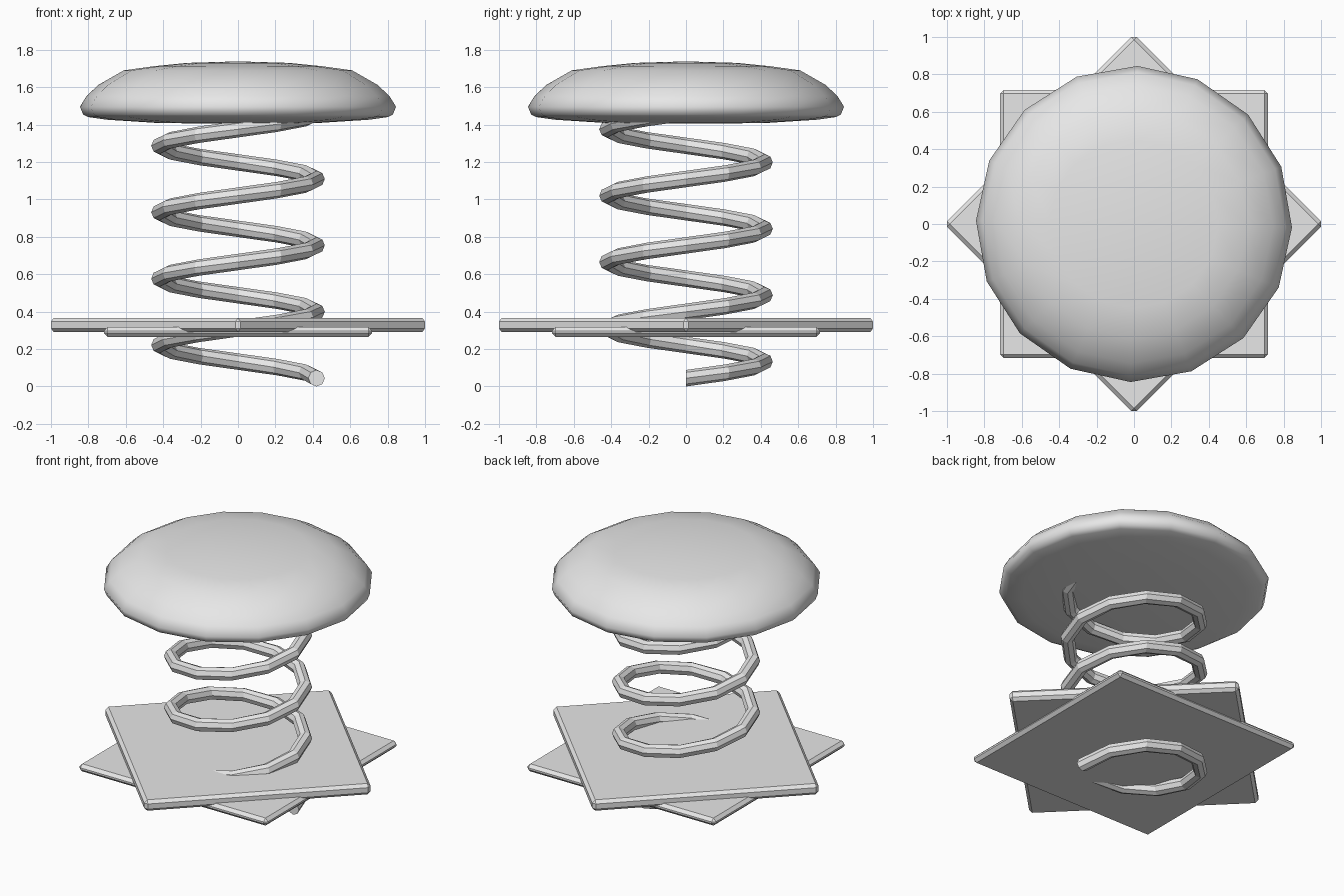
import bpy, bmesh, math
from mathutils import Matrix

if "Cube" in bpy.data.objects:
    bpy.data.objects.remove(bpy.data.objects["Cube"], do_unlink=True)

grey = bpy.data.materials.new("plain grey")
grey.use_nodes = True
colour = (0.8, 0.8, 0.8, 1.0)
grey.diffuse_color = colour
grey.node_tree.nodes["Principled BSDF"].inputs["Base Color"].default_value = colour


def finish(name, bm):
    """Turn a bmesh into a grey object."""
    bmesh.ops.recalc_face_normals(bm, faces=bm.faces)
    mesh = bpy.data.meshes.new(name)
    bm.to_mesh(mesh)
    bm.free()
    mesh.materials.append(grey)
    obj = bpy.data.objects.new(name, mesh)
    bpy.context.collection.objects.link(obj)
    return obj


def bridge(bm, rings, closed_ends=True):
    """Skin a list of vertex rings and cap both ends."""
    for a, b in zip(rings, rings[1:]):
        n = len(a)
        for i in range(n):
            j = (i + 1) % n
            bm.faces.new((a[i], a[j], b[j], b[i]))
    if closed_ends:
        bm.faces.new(rings[0])
        bm.faces.new(rings[-1])


def plate(name, z0, z1, turn):
    """Square plate with chamfered edges."""
    bm = bmesh.new()
    half = 0.717
    bmesh.ops.create_cube(bm, size=1, matrix=(
        Matrix.Translation((0, 0, (z0 + z1) / 2))
        @ Matrix.Rotation(turn, 4, "Z")
        @ Matrix.Diagonal((2 * half, 2 * half, z1 - z0, 1))))
    bmesh.ops.bevel(bm, geom=bm.edges[:], offset=0.02, segments=1,
                    profile=0.5, affect="EDGES")
    return finish(name, bm)


# Two crossed base plates
plate("lower_plate", 0.265, 0.317, 0)
plate("upper_plate", 0.291, 0.366, math.pi / 4)

# Coil spring: octagonal section swept four turns, twelve steps per turn
TURNS, STEPS, SIDES = 4, 12, 8
COIL_R, WIRE_R, PITCH = 0.42, 0.044, 0.355
bm = bmesh.new()
rings = []
for s in range(TURNS * STEPS + 1):
    a = 2 * math.pi * s / STEPS
    ring = []
    for k in range(SIDES):
        t = 2 * math.pi * k / SIDES
        r = COIL_R + WIRE_R * math.cos(t)
        z = WIRE_R + PITCH * s / STEPS + WIRE_R * math.sin(t)
        ring.append(bm.verts.new((r * math.cos(a), r * math.sin(a), z)))
    rings.append(ring)
bridge(bm, rings)
finish("coil_spring", bm)

# Domed cushion: sixteen-sided lathe of a (radius, height) profile
profile = [(0.42, 1.408), (0.70, 1.426), (0.80, 1.44), (0.828, 1.453),
           (0.845, 1.495), (0.81, 1.553), (0.745, 1.613), (0.61, 1.69),
           (0.45, 1.712), (0.27, 1.73)]
bm = bmesh.new()
rings = []
for r, z in profile:
    angles = [2 * math.pi * k / 16 - math.radians(1.2) for k in range(16)]
    rings.append([bm.verts.new((r * math.cos(a), r * math.sin(a), z))
                  for a in angles])
bridge(bm, rings, closed_ends=False)
for ring, z in ((rings[0], 1.405), (rings[-1], 1.738)):
    centre = bm.verts.new((0, 0, z))
    for i in range(16):
        bm.faces.new((ring[i], ring[(i + 1) % 16], centre))
cushion = finish("cushion_top", bm)
cushion.data.shade_smooth()
